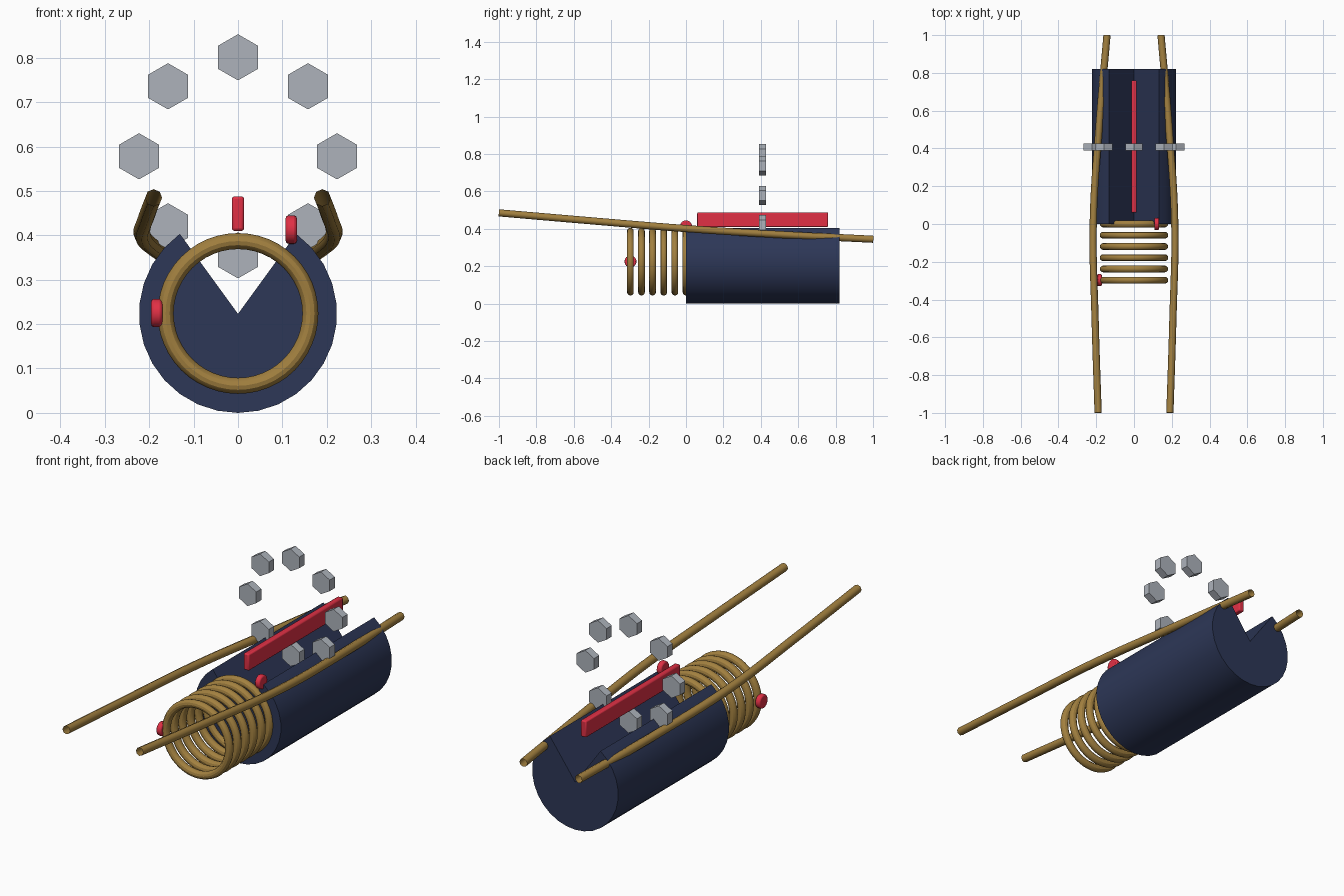
import bpy, bmesh
from math import radians, sin, cos, pi

if "Cube" in bpy.data.objects:
    bpy.data.objects.remove(bpy.data.objects["Cube"])


def material(name, rgb):
    m = bpy.data.materials.new(name)
    m.diffuse_color = (*rgb, 1)
    m.use_nodes = True
    m.node_tree.nodes["Principled BSDF"].inputs["Base Color"].default_value = m.diffuse_color
    return m


NAVY = material("navy", (0.026, 0.038, 0.095))
BRASS = material("brass", (0.36, 0.215, 0.05))
RED = material("red", (0.75, 0.03, 0.06))
GREY = material("steel", (0.42, 0.45, 0.50))
AXIS_Z = 0.223


def finish(obj, name, mat, smooth=True):
    obj.name = name
    obj.data.materials.append(mat)
    if smooth:
        bpy.ops.object.select_all(action='DESELECT')
        obj.select_set(True)
        bpy.context.view_layer.objects.active = obj
        bpy.ops.object.shade_smooth_by_angle(angle=radians(30))
    return obj


def bevel(obj, width):
    b = obj.modifiers.new("bevel", 'BEVEL')
    b.width, b.segments = width, 2


# Body: round bar with a V-shaped slot along the top
bm = bmesh.new()
profile = [(0, AXIS_Z)]
for i in range(25):
    a = radians(54 - 288 * i / 24)
    profile.append((0.223 * cos(a), AXIS_Z + 0.223 * sin(a)))
face = bm.faces.new([bm.verts.new((x, 0, z)) for x, z in profile])
ext = bmesh.ops.extrude_face_region(bm, geom=[face], use_keep_orig=True)
bmesh.ops.translate(bm, vec=(0, 0.82, 0),
                    verts=[g for g in ext["geom"] if isinstance(g, bmesh.types.BMVert)])
bmesh.ops.recalc_face_normals(bm, faces=bm.faces)
mesh = bpy.data.meshes.new("body")
bm.to_mesh(mesh)
bm.free()
body = bpy.data.objects.new("body", mesh)
bpy.context.collection.objects.link(body)
finish(body, "body", NAVY)

# Coil: six rings in front of the body
for i in range(6):
    bpy.ops.mesh.primitive_torus_add(location=(0, -0.0595 * i, AXIS_Z + 0.001),
                                     rotation=(pi / 2, 0, 0),
                                     major_radius=0.163, minor_radius=0.018,
                                     major_segments=48, minor_segments=12)
    finish(bpy.context.object, f"coil_ring_{i + 1}", BRASS)

# Red buttons at either end of the coil
for name, loc in (("front_button", (-0.183, -0.297, 0.225)),
                  ("rear_button", (0.12, 0, 0.413))):
    bpy.ops.mesh.primitive_cylinder_add(vertices=24, radius=0.032, depth=0.025,
                                        location=loc, rotation=(0, pi / 2, 0))
    button = finish(bpy.context.object, name, RED)
    bevel(button, 0.006)

# Red bar over the slot
bpy.ops.mesh.primitive_cube_add(size=1, location=(0, 0.41, 0.449))
bar = bpy.context.object
bar.scale = (0.028, 0.7, 0.078)
bpy.ops.object.transform_apply(location=False, rotation=False, scale=True)
bevel(finish(bar, "top_bar", RED), 0.006)

# Long bent rods, open ended, one on each side
PATH = [(0.19, -1, 0.485), (0.206, -0.5, 0.442), (0.216, 0, 0.401),
        (0.186, 0.5, 0.369), (0.143, 1, 0.344)]
for side, name in ((-1, "left_rod"), (1, "right_rod")):
    curve = bpy.data.curves.new(name, 'CURVE')
    curve.dimensions = '3D'
    curve.bevel_depth, curve.bevel_resolution = 0.019, 2
    curve.resolution_u = 6
    spline = curve.splines.new('BEZIER')
    spline.bezier_points.add(len(PATH) - 1)
    for p, (x, y, z) in zip(spline.bezier_points, PATH):
        p.co = (side * x, y, z)
        p.handle_left_type = p.handle_right_type = 'AUTO'
    rod = bpy.data.objects.new(name, curve)
    bpy.context.collection.objects.link(rod)
    curve.materials.append(BRASS)

# Circle of hexagonal nuts standing above the body
for i in range(8):
    a = i * pi / 4
    bpy.ops.mesh.primitive_cylinder_add(
        vertices=6, radius=0.052, depth=0.038, rotation=(pi / 2, 0, 0),
        location=(0.223 * cos(a), 0.408, 0.578 + 0.223 * sin(a)))
    finish(bpy.context.object, f"hex_nut_{i + 1}", GREY, smooth=False)
